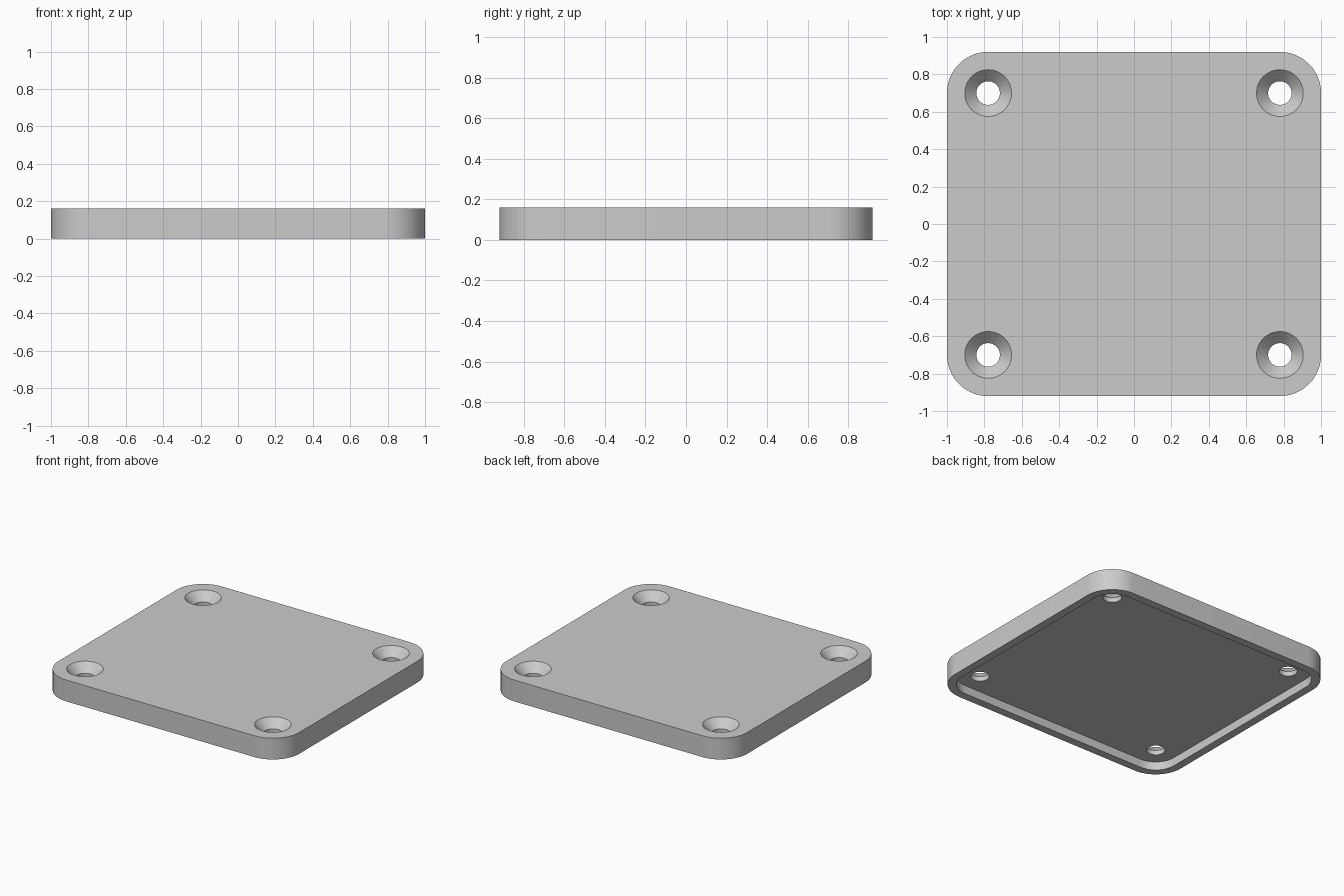
import bpy
import bmesh
import math

if "Cube" in bpy.data.objects:
    bpy.data.objects.remove(bpy.data.objects["Cube"], do_unlink=True)

HEIGHT = 0.16
CORNER_X, CORNER_Y, RADIUS = 0.78, 0.70, 0.22   # corner arcs share the screw hole centres
RIM, FLOOR = 0.06, 0.063                        # underside lip width and recess ceiling
HOLE, SINK = 0.063, 0.125                       # screw hole and countersink radii

grey = bpy.data.materials.new("plate grey")
grey.use_nodes = True
grey.diffuse_color = (0.6, 0.6, 0.6, 1)
grey.node_tree.nodes["Principled BSDF"].inputs["Base Color"].default_value = grey.diffuse_color


def rounded_outline(radius, z, steps=16):
    """Points round a rectangle with arc corners, anticlockwise."""
    points = []
    for quarter, (sx, sy) in enumerate([(1, 1), (-1, 1), (-1, -1), (1, -1)]):
        for i in range(steps + 1):
            a = math.pi / 2 * (quarter + i / steps)
            points.append((sx * CORNER_X + radius * math.cos(a),
                           sy * CORNER_Y + radius * math.sin(a), z))
    return points


def circle(cx, cy, radius, z, steps=48):
    return [(cx + radius * math.cos(math.tau * i / steps),
             cy + radius * math.sin(math.tau * i / steps), z) for i in range(steps)]


def loft(bm, outlines):
    """Closed solid through outlines given from bottom to top."""
    rings = [[bm.verts.new(p) for p in outline] for outline in outlines]
    for low, high in zip(rings, rings[1:]):
        for i in range(len(low)):
            j = (i + 1) % len(low)
            bm.faces.new((low[i], low[j], high[j], high[i]))
    bm.faces.new(rings[0][::-1])
    bm.faces.new(rings[-1])


def make_object(name, solids):
    bm = bmesh.new()
    for outlines in solids:
        loft(bm, outlines)
    mesh = bpy.data.meshes.new(name)
    bm.to_mesh(mesh)
    bm.free()
    mesh.materials.append(grey)
    obj = bpy.data.objects.new(name, mesh)
    bpy.context.collection.objects.link(obj)
    return obj


# Plate body
plate = make_object("cover_plate", [[rounded_outline(RADIUS, 0), rounded_outline(RADIUS, HEIGHT)]])

# Shallow recess under the plate
inner = RADIUS - RIM
recess = make_object("recess_cutter", [[rounded_outline(inner, -0.1), rounded_outline(inner, FLOOR)]])

# Four countersunk screw holes, with the cone carried past the top face
sink_depth, over = SINK - HOLE, 0.02
holes = make_object("screw_hole_cutter", [
    [circle(x, y, HOLE, -0.1), circle(x, y, HOLE, HEIGHT - sink_depth),
     circle(x, y, SINK + over, HEIGHT + over)]
    for x in (-CORNER_X, CORNER_X) for y in (-CORNER_Y, CORNER_Y)])

# Cut, then discard the cutters
bpy.context.view_layer.objects.active = plate
for cutter in (recess, holes):
    cutter.hide_render = True
    cut = plate.modifiers.new(cutter.name, "BOOLEAN")
    cut.operation = "DIFFERENCE"
    cut.solver = "EXACT"
    cut.object = cutter
    bpy.ops.object.modifier_apply(modifier=cut.name)
    bpy.data.objects.remove(cutter, do_unlink=True)

# Smooth arcs, crisp edges
bpy.ops.object.select_all(action="DESELECT")
plate.select_set(True)
bpy.ops.object.shade_smooth_by_angle(angle=math.radians(30))
